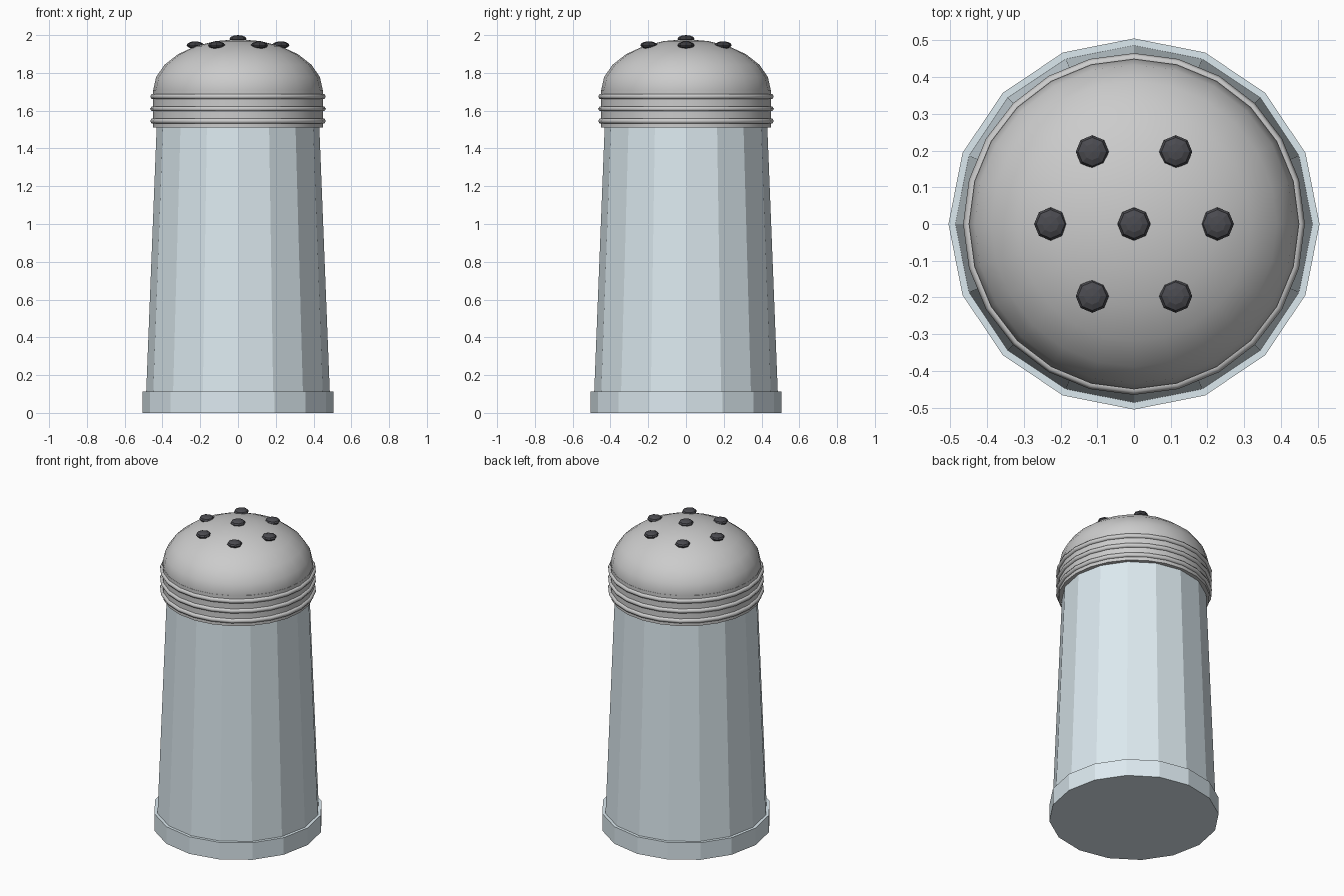
import bpy
from math import sin, cos, pi, radians

if "Cube" in bpy.data.objects:
    bpy.data.objects.remove(bpy.data.objects["Cube"])


def material(name, color):
    m = bpy.data.materials.new(name)
    m.diffuse_color = (*color, 1)
    m.use_nodes = True
    m.node_tree.nodes["Principled BSDF"].inputs["Base Color"].default_value = m.diffuse_color
    return m


glass = material("pale_glass", (0.72, 0.82, 0.87))
metal = material("light_metal", (0.80, 0.80, 0.81))
dark = material("dark_hole", (0.07, 0.07, 0.08))


def finish(name, mat, smooth=None):
    ob = bpy.context.object
    ob.name = name
    ob.data.materials.append(mat)
    if smooth:
        bpy.ops.object.shade_smooth_by_angle(angle=radians(smooth))
    return ob


def frustum(name, sides, r0, r1, z0, z1, mat, smooth=None):
    bpy.ops.mesh.primitive_cone_add(vertices=sides, radius1=r0, radius2=r1,
                                    depth=z1 - z0, location=(0, 0, (z0 + z1) / 2))
    return finish(name, mat, smooth)


# Faceted glass foot and tapered body
frustum("foot", 16, 0.505, 0.505, 0, 0.112, glass)
frustum("body", 16, 0.488, 0.43, 0.06, 1.53, glass)

# Metal collar with three thread rings
frustum("cap_collar", 24, 0.45, 0.45, 1.51, 1.71, metal, 30)
for i in range(3):
    bpy.ops.mesh.primitive_torus_add(major_segments=24, minor_segments=6,
                                     major_radius=0.45, minor_radius=0.015,
                                     location=(0, 0, 1.545 + 0.065 * i))
    finish(f"thread_ring_{i + 1}", metal, 65)

# Domed cap: lower half of the flattened sphere is hidden in the collar
DOME_R, DOME_H, DOME_Z = 0.45, 0.27, 1.708
bpy.ops.mesh.primitive_uv_sphere_add(segments=24, ring_count=12, radius=1,
                                     location=(0, 0, DOME_Z))
bpy.context.object.scale = (DOME_R - 0.001, DOME_R - 0.001, DOME_H)
bpy.ops.object.transform_apply(location=False, rotation=False, scale=True)
finish("cap_dome", metal, 40)

# Dark shaker holes: one centre, six around
spots = [(0, 0, 1.98)] + [(0.227 * cos(i * pi / 3), 0.227 * sin(i * pi / 3), 1.947)
                          for i in range(6)]
for i, p in enumerate(spots):
    bpy.ops.mesh.primitive_uv_sphere_add(segments=8, ring_count=6, radius=1, location=p)
    bpy.context.object.scale = (0.045, 0.045, 0.02)
    bpy.ops.object.transform_apply(location=False, rotation=False, scale=True)
    finish(f"shaker_hole_{i + 1}", dark)
